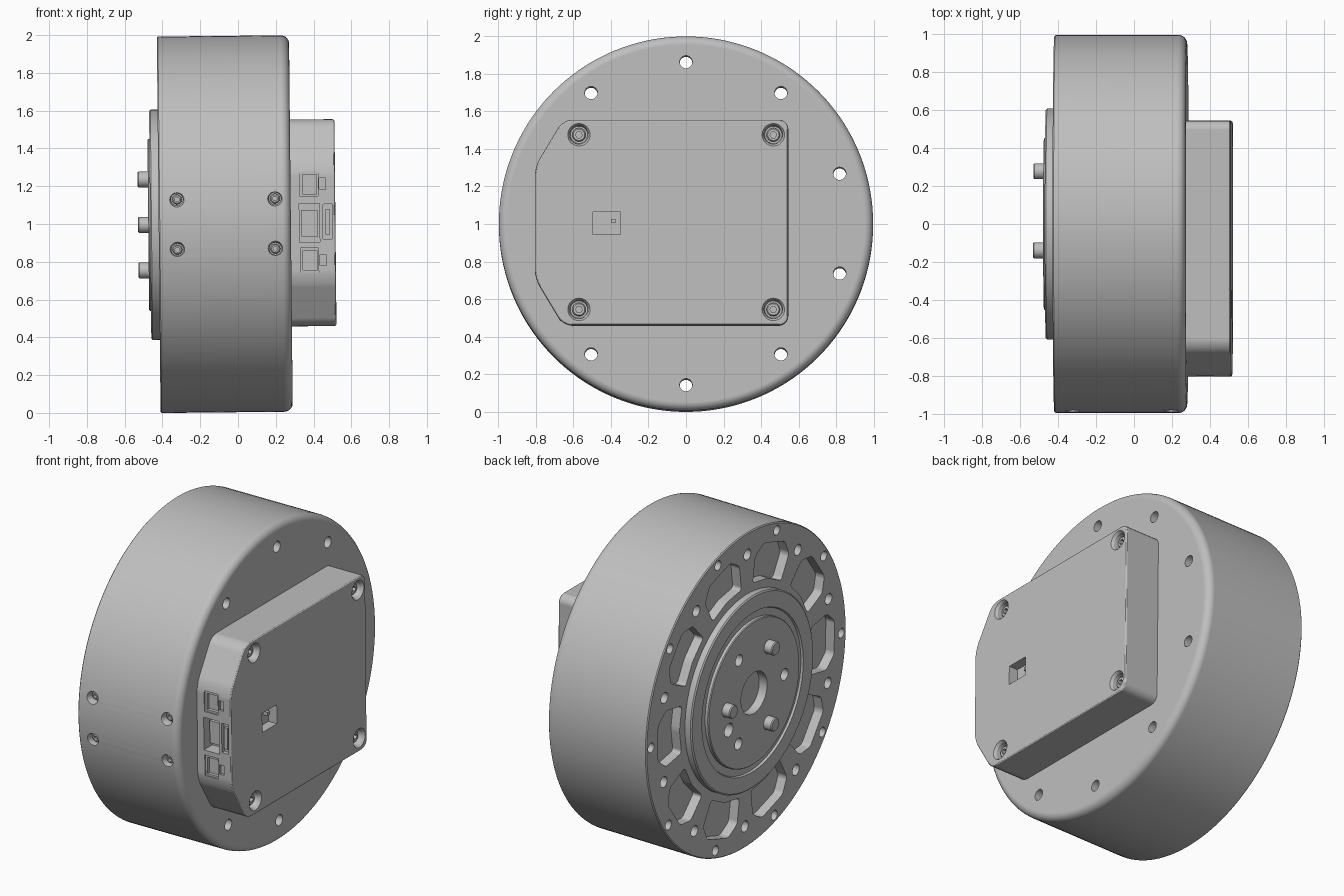
import bpy, bmesh
from math import sin, cos, pi, radians
from mathutils import Matrix, Vector

cube = bpy.data.objects.get("Cube")
if cube:
    bpy.data.objects.remove(cube)

grey = bpy.data.materials.new("metal_grey")
grey.use_nodes = True
GREY = (0.52, 0.52, 0.52, 1)
grey.diffuse_color = GREY
grey.node_tree.nodes["Principled BSDF"].inputs["Base Color"].default_value = GREY

TILT = Matrix.Translation((0, 0, 1)) @ Matrix.Rotation(-0.01, 4, 'Y')
parts = []


def make(name, bm, part=True):
    bmesh.ops.recalc_face_normals(bm, faces=bm.faces)
    me = bpy.data.meshes.new(name)
    bm.to_mesh(me)
    bm.free()
    ob = bpy.data.objects.new(name, me)
    bpy.context.collection.objects.link(ob)
    if part:
        me.materials.append(grey)
        parts.append(ob)
    return ob


def lathe(bm, profile, n=32, y=0, z=0):
    """Solid of revolution around a line parallel to x; profile is (x, radius)."""
    rings = []
    for x, r in profile:
        rings.append([bm.verts.new((x, y + r * cos(2 * pi * i / n), z + r * sin(2 * pi * i / n)))
                      for i in range(n)])
    for a, b in zip(rings, rings[1:]):
        for i in range(n):
            j = (i + 1) % n
            bm.faces.new((a[i], a[j], b[j], b[i]))
    bm.faces.new(rings[0])
    bm.faces.new(rings[-1])


def rod(bm, x0, x1, r, y=0, z=0, n=24):
    lathe(bm, [(x0, r), (x1, r)], n, y, z)


def prism(bm, outline, x0, x1, corner=0, rim=0):
    """Outline in y, z extruded along x with rounded corners and outer rim."""
    tmp = bmesh.new()
    low = [tmp.verts.new((x0, y, z)) for y, z in outline]
    high = [tmp.verts.new((x1, y, z)) for y, z in outline]
    tmp.faces.new(low)
    tmp.faces.new(high)
    for i in range(len(low)):
        j = (i + 1) % len(low)
        tmp.faces.new((low[i], low[j], high[j], high[i]))
    bmesh.ops.recalc_face_normals(tmp, faces=tmp.faces)
    if corner:
        long = [e for e in tmp.edges if abs(e.verts[0].co.x - e.verts[1].co.x) > 1e-4]
        bmesh.ops.bevel(tmp, geom=long, offset=corner, segments=5, profile=0.5, affect='EDGES')
    if rim:
        top = [e for e in tmp.edges if all(abs(v.co.x - x1) < 1e-4 for v in e.verts)]
        bmesh.ops.bevel(tmp, geom=top, offset=rim, segments=3, profile=0.5, affect='EDGES')
    me = bpy.data.meshes.new("tmp")
    tmp.to_mesh(me)
    tmp.free()
    bm.from_mesh(me)
    bpy.data.meshes.remove(me)


def block(bm, x0, x1, y0, y1, z0, z1):
    prism(bm, [(y0, z0), (y1, z0), (y1, z1), (y0, z1)], x0, x1)


def cut(target, bm):
    cutter = make("cutter", bm, False)
    cutter.hide_render = True
    mod = target.modifiers.new("cut", 'BOOLEAN')
    mod.operation, mod.solver, mod.object = 'DIFFERENCE', 'EXACT', cutter
    bpy.context.view_layer.objects.active = target
    bpy.ops.object.modifier_apply(modifier=mod.name)
    bpy.data.objects.remove(cutter)


def polar(r, deg):
    return r * cos(radians(deg)), r * sin(radians(deg))


# Main round housing with a filleted edge on the cover side
R, BACK, FACE, FILLET = 0.9965, -0.42, 0.28, 0.045
profile = [(BACK, R - 0.006), (BACK + 0.006, R)]
profile += [(FACE - FILLET + FILLET * sin(t * pi / 16), R - FILLET + FILLET * cos(t * pi / 16))
            for t in range(9)]
bm = bmesh.new()
lathe(bm, profile, 144)
housing = make("housing", bm)

# Rim holes, mounting holes and ring of pockets
bm = bmesh.new()
for k in range(10):
    a = 36 * k
    rod(bm, BACK - 0.1, BACK + 0.08, 0.03, *polar(0.948, a))
    y, z = polar(0.86, a + 18)
    hidden = y < -0.7
    rod(bm, BACK - 0.1, 0 if hidden else FACE + 0.1, 0.034, y, z)
    shape = [(0.66, -13), (0.82, -12.5), (0.885, -7), (0.885, 7), (0.82, 12.5), (0.66, 13), (0.665, 0)]
    prism(bm, [polar(r, a + d) for r, d in shape], BACK - 0.1, BACK + 0.06, 0.02)
cut(housing, bm)

# Counterbored screws in the front wall
SIDE = [(x, z) for x in (-0.322, 0.197) for z in (-0.133, 0.133)]


def aim_front(bm, x, z):
    """Turn geometry built along +x so it points to -y and move it."""
    bmesh.ops.transform(bm, matrix=Matrix.Translation((x, 0, z)) @ Matrix.Rotation(-pi / 2, 4, 'Z'),
                        verts=bm.verts)


for x, z in SIDE:
    bm = bmesh.new()
    lathe(bm, [(0.93, 0.032), (0.972, 0.032), (1.01, 0.048)], 24)
    aim_front(bm, x, z)
    cut(housing, bm)
    bm = bmesh.new()
    lathe(bm, [(0.92, 0.026), (0.955, 0.026), (0.962, 0.02), (0.962, 0.012), (0.945, 0.012)], 24)
    aim_front(bm, x, z)
    make("wall_screw", bm)

# Output hub with stepped rings
bm = bmesh.new()
lathe(bm, [(-0.40, 0.61), (-0.458, 0.61), (-0.465, 0.602), (-0.465, 0.505), (-0.452, 0.50),
           (-0.452, 0.455), (-0.470, 0.455), (-0.475, 0.45)], 128)
hub = make("output_hub", bm)
bm = bmesh.new()
rod(bm, -0.6, -0.41, 0.13, n=48)
for a in (60, 180, 300):
    rod(bm, -0.6, -0.42, 0.036, *polar(0.305, a))
rod(bm, -0.6, -0.42, 0.042, 0.25, -0.14)
cut(hub, bm)

# Drive pins
for a in (0, 120, 240):
    bm = bmesh.new()
    y, z = polar(0.278, a)
    lathe(bm, [(-0.45, 0.042), (-0.524, 0.042), (-0.53, 0.037)], 32, y, z)
    make("drive_pin", bm)

# Electronics cover
TOP = 0.516
bm = bmesh.new()
prism(bm, [(-0.805, -0.295), (-0.655, -0.545), (0.545, -0.545),
           (0.545, 0.55), (-0.655, 0.55), (-0.805, 0.30)], FACE - 0.02, TOP, 0.05, 0.012)
cover = make("electronics_cover", bm)

# Cover screw recesses, window and connector openings
CORNERS = [(y, z) for y in (-0.57, 0.465) for z in (-0.46, 0.47)]
bm = bmesh.new()
for y, z in CORNERS:
    lathe(bm, [(TOP - 0.06, 0.046), (TOP - 0.015, 0.05), (TOP + 0.005, 0.063)], 32, y, z)
block(bm, TOP - 0.06, TOP + 0.05, -0.495, -0.35, -0.06, 0.06)
for z in (0.208, -0.195):
    block(bm, 0.33, 0.425, -0.9, -0.775, z - 0.065, z + 0.065)
    block(bm, 0.432, 0.465, -0.9, -0.79, z - 0.03, z + 0.03)
block(bm, 0.325, 0.432, -0.9, -0.72, -0.10, 0.105)
block(bm, 0.45, 0.498, -0.9, -0.78, -0.085, 0.1)
cut(cover, bm)

# Cover screws with hex sockets
for y, z in CORNERS:
    bm = bmesh.new()
    lathe(bm, [(TOP - 0.08, 0.036), (TOP - 0.035, 0.036), (TOP - 0.028, 0.03)], 32, y, z)
    screw = make("cover_screw", bm)
    bm = bmesh.new()
    rod(bm, TOP - 0.05, TOP, 0.018, y, z, 6)
    cut(screw, bm)

# Connector shells and window button
for z in (0.208, -0.195):
    bm = bmesh.new()
    block(bm, 0.328, 0.427, -0.796, -0.70, z - 0.067, z + 0.067)
    shell = make("small_connector", bm)
    bm = bmesh.new()
    block(bm, 0.343, 0.418, -0.9, -0.73, z - 0.053, z + 0.05)
    cut(shell, bm)
bm = bmesh.new()
block(bm, 0.335, 0.422, -0.76, -0.70, -0.07, 0.07)
make("main_connector", bm)
bm = bmesh.new()
block(bm, 0.463, 0.486, -0.80, -0.75, -0.06, 0.075)
make("side_connector", bm)
bm = bmesh.new()
block(bm, TOP - 0.07, TOP - 0.03, -0.40, -0.375, 0, 0.022)
make("window_button", bm)

# Set every part on the slightly tilted axis and smooth the round surfaces
for ob in parts:
    ob.data.transform(TILT)
    bpy.ops.object.select_all(action='DESELECT')
    ob.select_set(True)
    bpy.context.view_layer.objects.active = ob
    bpy.ops.object.shade_smooth_by_angle(angle=radians(25))
    mod = ob.modifiers.new("flat_normals", 'WEIGHTED_NORMAL')
    mod.keep_sharp = True
